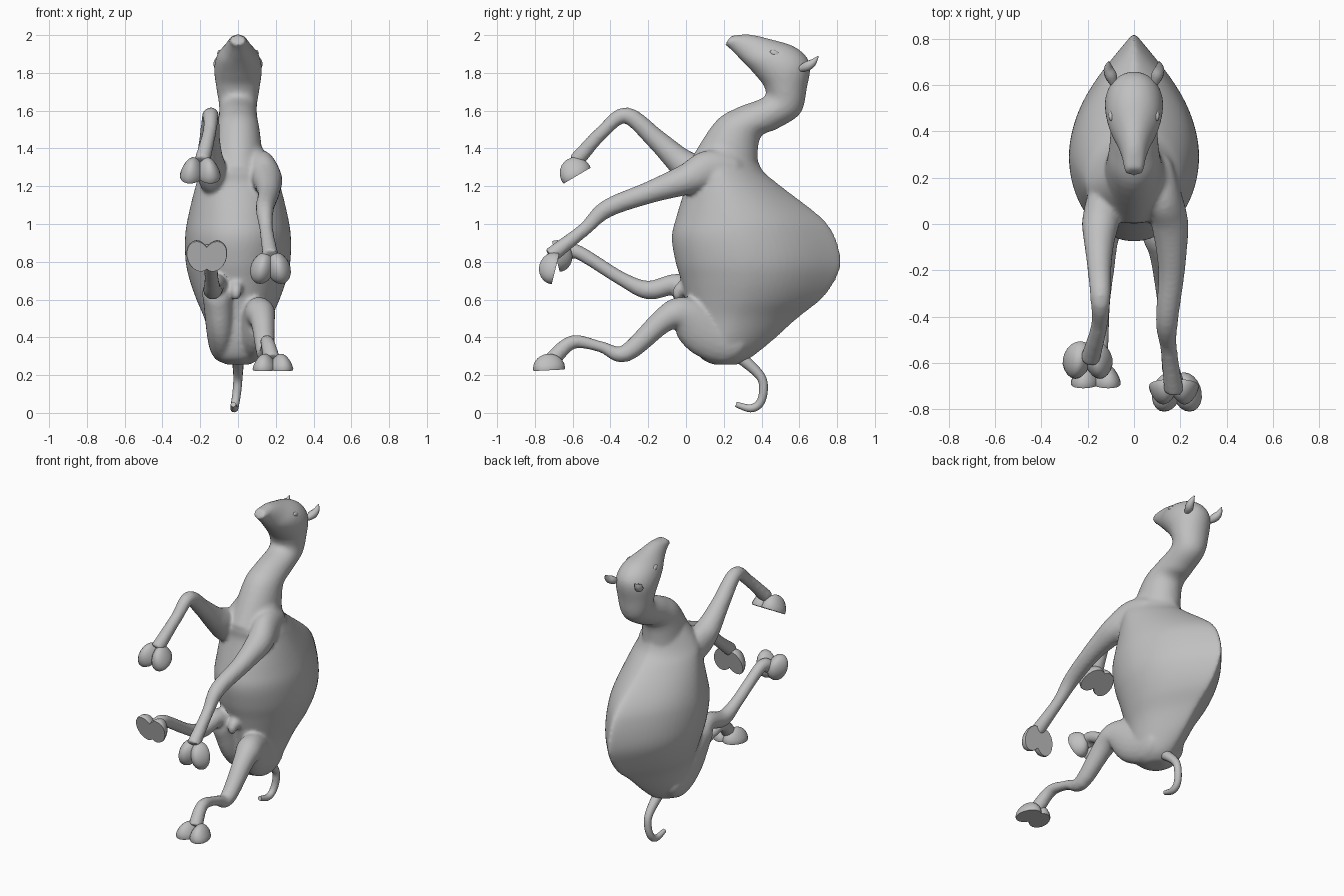
import bpy, bmesh, math
from mathutils import Vector, Matrix

if "Cube" in bpy.data.objects:
    bpy.data.objects.remove(bpy.data.objects["Cube"])

coat = bpy.data.materials.new("grey_coat")
coat.diffuse_color = (0.53, 0.53, 0.53, 1)
coat.use_nodes = True
coat.node_tree.nodes["Principled BSDF"].inputs["Base Color"].default_value = coat.diffuse_color


def smooth_path(rows, steps=5):
    """Catmull-Rom through rows of numbers."""
    out = []
    n = len(rows)
    for i in range(n - 1):
        p = [rows[max(i - 1, 0)], rows[i], rows[i + 1], rows[min(i + 2, n - 1)]]
        for s in range(steps):
            t = s / steps
            out.append([0.5 * (2 * b + (c - a) * t + (2 * a - 5 * b + 4 * c - d) * t * t
                               + (3 * b - a - 3 * c + d) * t ** 3) for a, b, c, d in zip(*p)])
    return out + [list(rows[-1])]


def skin(bm, rings):
    """Bridge rings of points into a closed shell."""
    vs = [[bm.verts.new(p) for p in r] for r in rings]
    n = len(vs[0])
    faces = [bm.faces.new((a[i], a[(i + 1) % n], b[(i + 1) % n], b[i]))
             for a, b in zip(vs, vs[1:]) for i in range(n)]
    faces += [bm.faces.new(vs[0]), bm.faces.new(vs[-1])]
    bmesh.ops.recalc_face_normals(bm, faces=faces)


def trunk(bm, rows, wide=0.5, power=2.0, pinch=0.0, n=72):
    """Rings across the centre plane: front y, z, back y, z, half width."""
    rings = []
    for ay, az, by, bz, w in smooth_path(rows):
        a, b = Vector((0, ay, az)), Vector((0, by, bz))
        ring = []
        for i in range(n):
            t = math.tau * i / n
            c, s = math.cos(t), math.sin(t)
            e = 2 / power if c > 0 else 1.0
            u = wide + (1 - wide) * c ** e if c > 0 else wide * (1 + c)
            back = max(0, (u - wide) / (1 - wide))
            # the pinch draws the back into a hump ridge, strongest at mid height
            k = pinch * max(0, 1 - ((az - 0.78) / 0.5) ** 2)
            x = w * math.copysign(abs(s) ** e, s) * (1 - k * back ** 3)
            ring.append(a.lerp(b, u) + Vector((x, 0, 0)))
        rings.append(ring)
    skin(bm, rings)


def limb(bm, rows, n=20):
    """Tube through x, y, z, radius; thick ends are flattened sideways."""
    pts = smooth_path(rows)
    rings = []
    for i, (x, y, z, r) in enumerate(pts):
        d = Vector(pts[min(i + 1, len(pts) - 1)][:3]) - Vector(pts[max(i - 1, 0)][:3])
        d.normalize()
        u = (Vector((1, 0, 0)) - d * d.x).normalized()
        v = d.cross(u)
        rings.append([Vector((x, y, z)) + min(r, .08) * u * math.cos(math.tau * k / n)
                      + r * v * math.sin(math.tau * k / n) for k in range(n)])
    skin(bm, rings)


def finish(name, bm, remesh=0.0, smooth=0):
    me = bpy.data.meshes.new(name)
    bm.to_mesh(me)
    bm.free()
    ob = bpy.data.objects.new(name, me)
    bpy.context.collection.objects.link(ob)
    me.materials.append(coat)
    bpy.ops.object.select_all(action='DESELECT')
    ob.select_set(True)
    bpy.context.view_layer.objects.active = ob
    if remesh:
        m = ob.modifiers.new("fuse", 'REMESH')
        m.mode, m.voxel_size = 'VOXEL', remesh
        s = ob.modifiers.new("soften", 'SMOOTH')
        s.factor, s.iterations = 0.5, smooth
        bpy.ops.object.modifier_apply(modifier="fuse")
        bpy.ops.object.modifier_apply(modifier="soften")
    bpy.ops.object.shade_smooth_by_angle(angle=math.radians(50))
    return ob


# Body: torso, neck, head and legs fused into one skin
bm = bmesh.new()
# Torso levels: height, front, back, half width
torso = [(.255, .15, .27, .06), (.29, .08, .34, .115), (.38, .04, .455, .145), (.5, .02, .59, .178),
         (.6, 0, .715, .22), (.7, -.025, .79, .255), (.8, -.055, .82, .277), (.93, -.075, .79, .28),
         (1.04, -.05, .71, .264), (1.21, 0, .49, .222), (1.3, .01, .395, .19), (1.45, .11, .36, .1)]
trunk(bm, [(f, z, b, z, w) for z, f, b, w in torso], wide=0.42, power=1.6, pinch=0.6)
neck_head = [(.0, 1.3, .38, 1.25, .14), (.15, 1.535, .39, 1.45, .115),
             (.27, 1.615, .485, 1.505, .103), (.41, 1.67, .605, 1.585, .1), (.415, 1.725, .64, 1.72, .115),
             (.37, 1.785, .655, 1.85, .126), (.32, 1.84, .58, 1.935, .112), (.28, 1.88, .44, 1.98, .074),
             (.235, 1.925, .335, 2.003, .05), (.205, 1.95, .24, 1.997, .042)]
trunk(bm, neck_head, n=40)
# Front right leg
limb(bm, [(.06, .32, 1.24, .04), (.09, .24, 1.29, .08), (.125, .12, 1.285, .105), (.155, 0, 1.235, .082),
          (.162, -.2, 1.165, .058), (.142, -.42, 1.08, .048), (.15, -.54, .97, .036), (.172, -.72, .83, .043)])
# Front left leg
limb(bm, [(-.08, .22, 1.18, .06), (-.13, .08, 1.25, .105), (-.148, -.03, 1.33, .075), (-.15, -.16, 1.45, .055),
          (-.145, -.315, 1.575, .044), (-.15, -.44, 1.49, .036), (-.19, -.585, 1.33, .043)])
# Hind right leg
limb(bm, [(.04, .33, .39, .04), (.06, .23, .385, .125), (.085, .1, .435, .135), (.11, -.02, .52, .098),
          (.13, -.12, .49, .066), (.145, -.32, .315, .047), (.15, -.45, .35, .03),
          (.155, -.6, .375, .037), (.18, -.71, .28, .045)])
# Hind left leg
limb(bm, [(-.05, .33, .39, .04), (-.075, .23, .385, .125), (-.09, .12, .46, .13), (-.105, .03, .6, .1),
          (-.12, -.05, .68, .058), (-.135, -.2, .65, .05), (-.14, -.35, .715, .037),
          (-.15, -.58, .855, .038), (-.165, -.65, .83, .045)])
# Belly bump between the thighs
limb(bm, [(-.01, .1, .74, .05), (-.01, -.035, .65, .033), (-.01, -.04, .6, .015)])
finish("body", bm, remesh=0.011, smooth=6)


# Feet: two splayed toes with flat soles
def foot(name, centre, sole, forward, size=(.064, .085, .078)):
    down = Vector(sole).normalized()
    f = Vector(forward)
    f = (f - down * f.dot(down)).normalized()
    side = f.cross(-down)
    bm = bmesh.new()
    for s in (-1, 1):
        toe = bmesh.ops.create_uvsphere(bm, u_segments=20, v_segments=12, radius=1)["verts"]
        for v in toe:
            x, y, z = v.co
            z = max(z, -0.12)
            taper = 1 - 0.25 * max(z, 0)
            p = Vector((s * .043 + x * size[0] * taper + s * .012 * y, y * size[1], z * size[2]))
            v.co = Vector(centre) + side * p.x + f * p.y - down * p.z
    bmesh.ops.recalc_face_normals(bm, faces=bm.faces)
    finish(name, bm)


foot("front_right_foot", (.172, -.7, .765), (0, 1, -.25), (0, -.1, -1))
foot("front_left_foot", (-.2, -.582, 1.265), (0, .5, -.85), (0, -.85, -.5), (.064, .085, .09))
foot("hind_right_foot", (.185, -.725, .235), (0, .05, -1), (0, -1, 0))
foot("hind_left_foot", (-.165, -.68, .83), (0, -1, -.25), (0, -.2, 1))

# Tail hooking forward under the rump
bm = bmesh.new()
limb(bm, [(0, .27, .31, .035), (0, .39, .2, .025), (-.005, .41, .12, .023),
          (-.015, .39, .05, .022), (-.02, .34, .024, .021), (-.025, .265, .045, .014)], 12)
finish("tail", bm)

# Ears and eyes, mirrored left and right
for s, label in ((-1, "left"), (1, "right")):
    bm = bmesh.new()
    limb(bm, [(s * .085, .6, 1.82, .015), (s * .1, .64, 1.835, .026), (s * .11, .672, 1.855, .02),
              (s * .108, .70, 1.888, .003)], 10)
    finish(label + "_ear", bm)

    bm = bmesh.new()
    tilt = Matrix.Translation((s * .098, .47, 1.903)) @ Matrix.Rotation(math.radians(-25), 4, 'X')
    bmesh.ops.create_uvsphere(bm, u_segments=16, v_segments=10, radius=1,
                              matrix=tilt @ Matrix.Diagonal((.012, .027, .016, 1)))
    finish(label + "_eye", bm)
